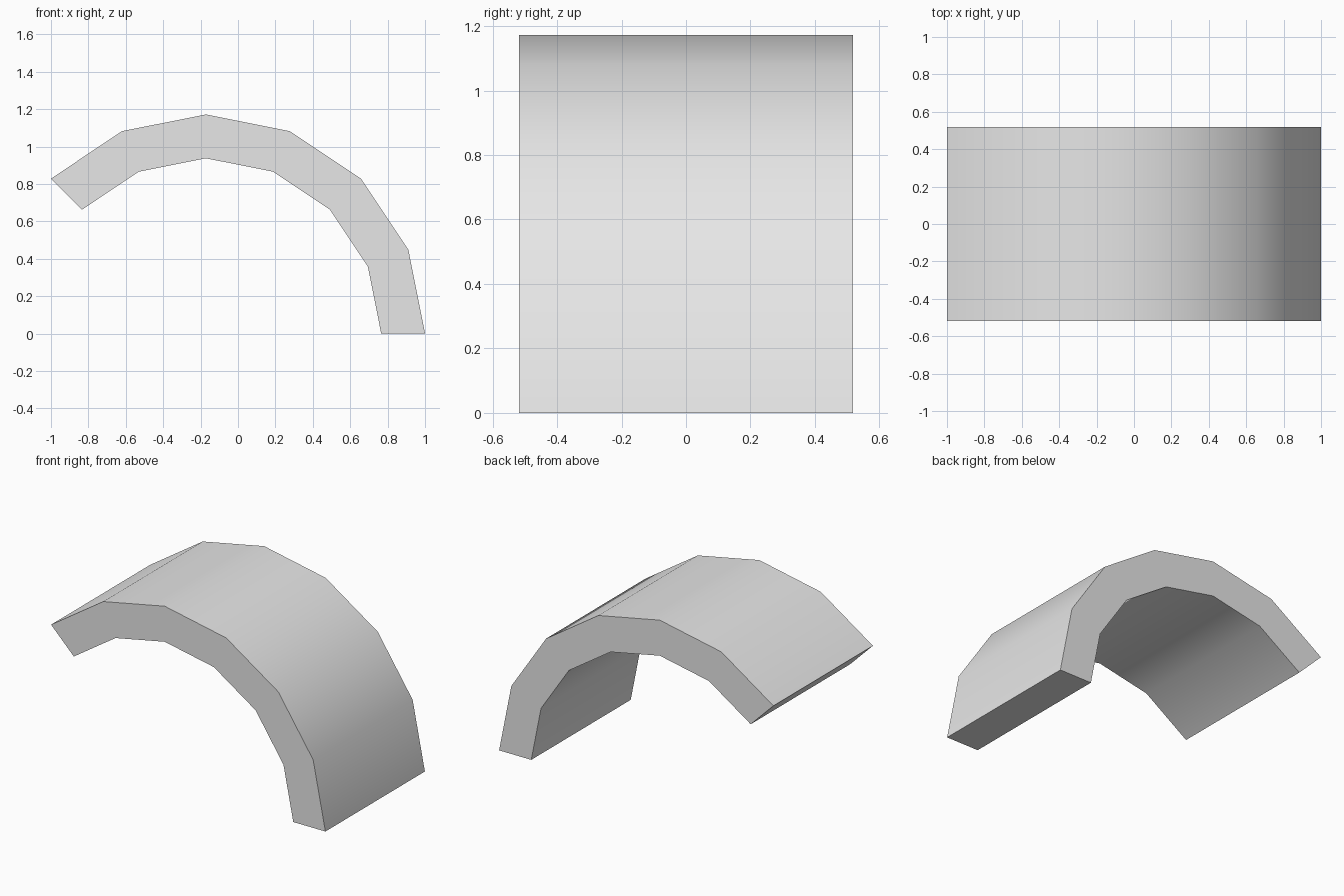
import bpy
import bmesh
from math import cos, sin, radians

cube = bpy.data.objects.get("Cube")
if cube:
    bpy.data.objects.remove(cube, do_unlink=True)

# Arch dimensions
OUTER = 1.1716
INNER = OUTER * 0.8
CENTRE_X = 1 - OUTER
HALF_DEPTH = 0.518
STEP, SEGMENTS = 22.5, 6

# Single plain grey material
grey = bpy.data.materials.new("light_grey")
grey.use_nodes = True
colour = (0.8, 0.8, 0.8, 1)
grey.diffuse_color = colour
grey.node_tree.nodes["Principled BSDF"].inputs["Base Color"].default_value = colour


def arc(bm, radius):
    """Row of vertices along the front edge of the arch."""
    angles = [radians(STEP * i) for i in range(SEGMENTS + 1)]
    return [bm.verts.new((CENTRE_X + radius * cos(a), -HALF_DEPTH, radius * sin(a)))
            for a in angles]


# Front profile, extruded along the depth
bm = bmesh.new()
profile = bm.faces.new(arc(bm, OUTER) + arc(bm, INNER)[::-1])
extruded = bmesh.ops.extrude_face_region(bm, geom=[profile])["geom"]
bmesh.ops.translate(bm, vec=(0, 2 * HALF_DEPTH, 0),
                    verts=[v for v in extruded if isinstance(v, bmesh.types.BMVert)])
bmesh.ops.recalc_face_normals(bm, faces=bm.faces)
mesh = bpy.data.meshes.new("curved_arch")
bm.to_mesh(mesh)
bm.free()
mesh.materials.append(grey)

arch = bpy.data.objects.new("curved_arch", mesh)
bpy.context.collection.objects.link(arch)

# Smooth curved surfaces, sharp end and side edges
bpy.ops.object.select_all(action='DESELECT')
arch.select_set(True)
bpy.context.view_layer.objects.active = arch
bpy.ops.object.shade_smooth_by_angle(angle=radians(30))
